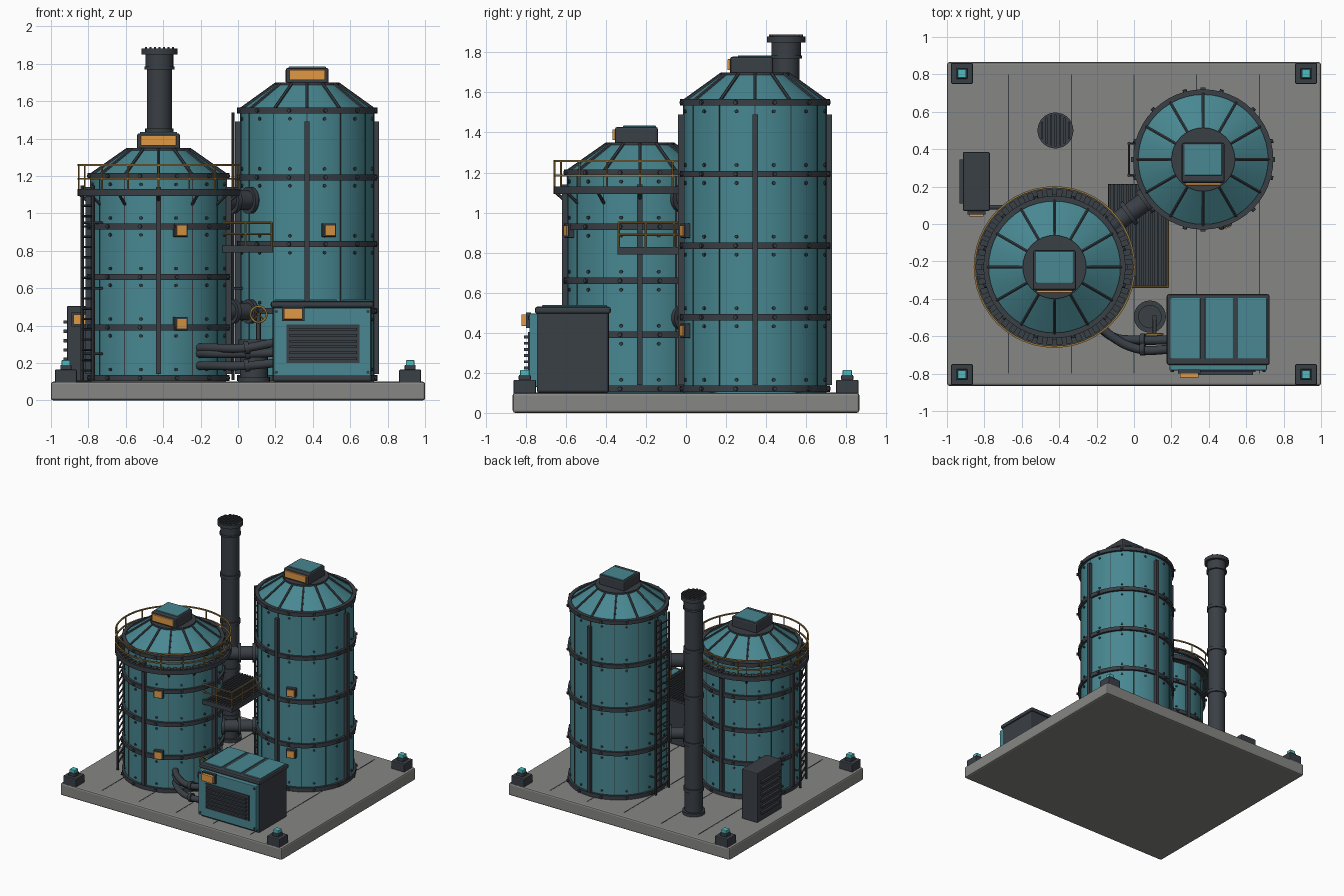
import bpy, bmesh
from math import sin, cos, pi, radians
from mathutils import Vector, Matrix

if "Cube" in bpy.data.objects:
    bpy.data.objects.remove(bpy.data.objects["Cube"])

def mat(name, c):
    m = bpy.data.materials.new(name)
    m.diffuse_color = (*c, 1)
    m.use_nodes = True
    m.node_tree.nodes["Principled BSDF"].inputs["Base Color"].default_value = m.diffuse_color
    return m

TEAL = mat("teal_paint", (.065, .245, .285))
DARK = mat("dark_metal", (.042, .05, .06))
ORANGE = mat("orange_panel", (.75, .32, .06))
BRASS = mat("brass_rail", (.32, .19, .05))
CYAN = mat("cyan_light", (.08, .5, .53))
GREY = mat("concrete", (.24, .24, .23))

class Part:
    """Collects primitives into one named object."""
    def __init__(self):
        self.bm = bmesh.new()
    def box(self, x0, x1, y0, y1, z0, z1):
        m = Matrix.Translation(((x0+x1)/2, (y0+y1)/2, (z0+z1)/2)) @ Matrix.Diagonal((x1-x0, y1-y0, z1-z0, 1))
        bmesh.ops.create_cube(self.bm, size=1, matrix=m)
        return self
    def polar_box(self, c, ang, r0, r1, width, z0, z1):
        m = (Matrix.Translation((c[0], c[1], (z0+z1)/2)) @ Matrix.Rotation(ang, 4, 'Z')
             @ Matrix.Translation(((r0+r1)/2, 0, 0)) @ Matrix.Diagonal((r1-r0, width, z1-z0, 1)))
        bmesh.ops.create_cube(self.bm, size=1, matrix=m)
        return self
    def rod(self, a, b, r, r2=None, n=12):
        a, b = Vector(a), Vector(b)
        d = b - a
        m = Matrix.Translation((a+b)/2) @ d.to_track_quat('Z', 'Y').to_matrix().to_4x4()
        bmesh.ops.create_cone(self.bm, cap_ends=True, segments=n, radius1=r,
                              radius2=r if r2 is None else r2, depth=d.length, matrix=m)
        return self
    def ring(self, c, r0, r1, z0, z1, n=48):
        prof = [(r0, z0), (r1, z0), (r1, z1), (r0, z1)]
        rows = [[self.bm.verts.new((c[0]+r*cos(2*pi*i/n), c[1]+r*sin(2*pi*i/n), z)) for r, z in prof]
                for i in range(n)]
        for i in range(n):
            p, q = rows[i], rows[(i+1) % n]
            for j in range(4):
                self.bm.faces.new((p[j], q[j], q[(j+1) % 4], p[(j+1) % 4]))
        return self
    def done(self, name, m, bevel=0, smooth=False):
        me = bpy.data.meshes.new(name)
        self.bm.to_mesh(me)
        self.bm.free()
        ob = bpy.data.objects.new(name, me)
        bpy.context.collection.objects.link(ob)
        me.materials.append(m)
        if bevel:
            b = ob.modifiers.new("bevel", 'BEVEL')
            b.width, b.segments = bevel, 2
        if smooth:
            bpy.ops.object.select_all(action='DESELECT')
            ob.select_set(True)
            bpy.context.view_layer.objects.active = ob
            bpy.ops.object.shade_smooth_by_angle(angle=radians(30))
        return ob

def at(c, r, ang, z):
    return Vector((c[0]+r*cos(ang), c[1]+r*sin(ang), z))

def tube(name, pts, r, m, cyclic=False):
    cu = bpy.data.curves.new(name, 'CURVE')
    cu.dimensions, cu.bevel_depth, cu.bevel_resolution, cu.use_fill_caps = '3D', r, 3, True
    s = cu.splines.new('BEZIER')
    s.bezier_points.add(len(pts)-1)
    for b, p in zip(s.bezier_points, pts):
        b.co, b.handle_left_type, b.handle_right_type = p, 'AUTO', 'AUTO'
    s.use_cyclic_u = cyclic
    cu.materials.append(m)
    bpy.context.collection.objects.link(bpy.data.objects.new(name, cu))

# Base slab, seams and corner feet
Part().box(-1, 1, -.865, .865, 0, .1).done("base_slab", GREY, .012)
p = Part()
for i in range(-2, 3):
    p.box(i*.335-.003, i*.335+.003, -.8, .8, .098, .102)
p.done("slab_seams", DARK)
feet, lights = Part(), Part()
for x in (-.92, .92):
    for y in (-.805, .805):
        feet.box(x-.058, x+.058, y-.056, y+.056, .09, .165)
        feet.box(x-.03, x+.03, y-.03, y+.03, .16, .19)
        lights.box(x-.023, x+.023, y-.023, y+.023, .185, .215)
feet.done("corner_feet", DARK, .006)
lights.done("corner_lights", CYAN, .004)

# Tanks
def tank(name, c, r, top, ladder_ang, ladder_top):
    p = Part().rod((*c, .1), (*c, top), r, n=48)
    p.rod((*c, top), (*c, top+.14), r, .165, n=48)
    p.done(name+"_shell", TEAL, smooth=True)
    bands, bolts, ribs = Part(), Part(), Part()
    step = (top-.12)/4
    for k in range(5):
        z = .12+k*step
        bands.ring(c, r-.01, r+.018, z-.016, z+.016)
        for i in range(12):
            a = 2*pi*(i+.5)/12
            bolts.rod(at(c, r+.01, a, z), at(c, r+.03, a, z), .011, n=8)
            for dz in (-.045, .045):
                if .12 < z+dz < top:
                    bolts.rod(at(c, r-.005, a, z+dz), at(c, r+.008, a, z+dz), .009, n=8)
    bands.rod((*c, top+.13), (*c, top+.15), .17, n=32)
    for i in range(12):
        a = 2*pi*i/12
        ribs.rod(at(c, r, a, top+.005), at(c, .165, a, top+.143), .009, n=6)
        ribs.polar_box(c, a, r-.01, r+.003, .005, .12, top)
    for i in range(4):
        ribs.polar_box(c, i*pi/2, r-.01, r+.028, .027, .14, top-.06)
    bands.done(name+"_bands", DARK, smooth=True)
    bolts.done(name+"_bolts", DARK)
    ribs.done(name+"_ribs", DARK)
    # Roof hatch
    x, y, z = c[0], c[1], top+.15
    Part().box(x-.115, x+.115, y-.125, y+.09, z-.01, z+.078).done(name+"_hatch", DARK, .012)
    Part().box(x-.1, x+.1, y-.085, y+.08, z+.07, z+.084).done(name+"_hatch_lid", TEAL, .003)
    Part().box(x-.095, x+.095, y-.138, y-.12, z+.012, z+.066).done(name+"_hatch_panel", ORANGE, .003)
    # Indicator plates on the front
    a, frame, plate = -pi/2+.32, Part(), Part()
    for z in (.41, .91):
        frame.polar_box(c, a, r-.01, r+.025, .075, z-.036, z+.036)
        plate.polar_box(c, a, r+.02, r+.032, .054, z-.026, z+.026)
    frame.done(name+"_plate_frames", DARK, .004)
    plate.done(name+"_plates", ORANGE)
    # Ladder
    lad = Part()
    t = Vector((-sin(ladder_ang), cos(ladder_ang), 0))*.085
    for s in (-1, 1):
        lad.rod(at(c, r+.04, ladder_ang, .11)+s*t, at(c, r+.04, ladder_ang, ladder_top)+s*t, .009, n=8)
        for z in (.25, .6, .95):
            lad.rod(at(c, r-.03, ladder_ang, z)+s*t, at(c, r+.04, ladder_ang, z)+s*t, .007, n=6)
    z = .16
    while z < ladder_top-.02:
        lad.rod(at(c, r+.04, ladder_ang, z)-t, at(c, r+.04, ladder_ang, z)+t, .006, n=6)
        z += .055
    lad.done(name+"_ladder", DARK)

A, B = (-.425, -.23), (.37, .345)
tank("short_tank", A, .362, 1.2, radians(200), 1.15)
tank("tall_tank", B, .357, 1.55, pi, 1.54)

# Ring walkway around the short tank
p, rail = Part(), Part()
p.ring(A, .35, .425, 1.1, 1.115)
p.ring(A, .415, .432, 1.092, 1.13)
for i in range(48):
    p.polar_box(A, 2*pi*i/48, .365, .42, .026, 1.112, 1.124)
for i in range(12):
    a = 2*pi*i/12
    p.rod(at(A, .35, a, 1.04), at(A, .42, a, 1.1), .008, n=6)
for i in range(16):
    a = 2*pi*i/16
    rail.rod(at(A, .427, a, 1.1), at(A, .427, a, 1.26), .005, n=6)
for z in (1.185, 1.258):
    rail.ring(A, .422, .432, z-.005, z+.005)
p.done("walkway_deck", DARK)
rail.done("walkway_railing", BRASS)

# Bridge platform between the tanks
p = Part().box(-.14, .18, -.335, .215, .795, .812)
for i in range(14):
    x = -.13+i*.0235
    p.box(x-.006, x+.006, -.33, .21, .81, .825)
p.box(-.14, .185, -.342, -.328, .79, .828).box(.172, .186, -.34, .215, .79, .828)
p.done("bridge_platform", DARK)
p = Part()
for z in (.89, .95):
    p.rod((-.1, -.335, z), (.18, -.335, z), .006, n=8).rod((.18, -.335, z), (.18, .05, z), .006, n=8)
for x, y in ((-.1, -.335), (.04, -.335), (.18, -.335), (.18, -.2), (.18, -.06), (.18, .05)):
    p.rod((x, y, .81), (x, y, .95), .006, n=8)
p.done("bridge_railing", BRASS)

# Pipes joining the tanks
d = (Vector((*B, 0))-Vector((*A, 0))).normalized()
for name, z, r in (("upper_link_pipe", 1.07, .052), ("lower_link_pipe", .475, .045)):
    o = Vector((*A, z))
    p = Part().rod(o+d*.3, o+d*.7, r, n=24)
    for s in (.37, .49, .6):
        p.rod(o+d*(s-.012), o+d*(s+.012), r+.02, n=24)
    p.done(name, DARK, smooth=True)

# Exhaust stack
S = (-.42, .5)
p = Part().rod((*S, .1), (*S, 1.86), .067, n=32)
for z0, z1, r in ((.1, .125, .085), (1.77, 1.785, .08), (1.785, 1.85, .074), (1.85, 1.88, .096)):
    p.rod((*S, z0), (*S, z1), r, n=32)
for z in (.3, .68, 1.06, 1.44):
    p.rod((*S, z-.014), (*S, z+.014), .076, n=32)
for i in range(-3, 4):
    w = (.085**2-(i*.024)**2)**.5
    p.box(S[0]+i*.024-.006, S[0]+i*.024+.006, S[1]-w, S[1]+w, 1.875, 1.89)
p.done("exhaust_stack", DARK, smooth=True)

# Generator unit
Part().box(.185, .715, -.745, -.385, .1, .51).done("generator_body", DARK, .012)
Part().box(.175, .725, -.755, -.375, .495, .53).done("generator_lid", DARK, .012)
p = Part()
for x0, x1 in ((.195, .355), (.38, .53), (.555, .71)):
    p.box(x0, x1, -.72, -.395, .525, .538)
p.box(.19, .71, -.782, -.74, .13, .495)
p.done("generator_panels", TEAL, .004)
p = Part().box(.26, .65, -.79, -.775, .2, .405)
for i in range(6):
    p.box(.275, .635, -.808, -.785, .217+i*.031, .231+i*.031)
p.box(.235, .355, -.8, -.775, .425, .5)
for x in (.205, .695):
    for z in (.15, .475):
        p.rod((x, -.775, z), (x, -.79, z), .009, n=8)
p.done("generator_grille", DARK)
Part().box(.245, .345, -.822, -.795, .433, .492).done("generator_display", ORANGE, .004)

# Hoses from the short tank to the generator
for k, (z, z2) in enumerate(((.28, .31), (.185, .2), (.25, .255))):
    y = -.67 + (.05 if k == 2 else 0)
    tube("hose_%d" % k, [(-.22, -.5, z), (-.12, -.6, z), (.03, y, z), (.2, y, z2)], .024, DARK)
    Part().rod((.035, y, z), (.06, y, z+.005), .034, n=16).done("hose_collar_%d" % k, DARK)

# Pump drum with valve wheel
c = (.085, -.495)
p = Part().rod((*c, .1), (*c, .31), .075, n=24).ring(c, .06, .086, .3, .325, 24).ring(c, .06, .086, .1, .125, 24)
p.rod((.11, -.5, .3), (.11, -.5, .47), .014).rod((.11, -.49, .46), (.11, -.595, .46), .01)
p.done("pump_drum", DARK, smooth=True)
tube("valve_wheel", [(.11+.042*cos(i*pi/4), -.59, .46+.042*sin(i*pi/4)) for i in range(8)], .006, BRASS, True)
p = Part()
for i in range(2):
    v = Vector((cos(i*pi/2+.78), 0, sin(i*pi/2+.78)))*.042
    p.rod(Vector((.11, -.59, .46))-v, Vector((.11, -.59, .46))+v, .004, n=6)
p.done("valve_spokes", BRASS)

# Control cabinet
Part().box(-.915, -.77, .07, .385, .1, .505).done("cabinet", DARK, .008)
p = Part().box(-.89, -.795, .05, .075, .395, .47)
for i in range(6):
    p.box(-.932, -.91, .11, .345, .16+i*.05, .178+i*.05)
p.rod((-.78, .09, .3), (-.6, .09, .3), .012).rod((-.6, .09, .3), (-.55, -.05, .3), .012)
p.done("cabinet_vents", DARK)
Part().box(-.88, -.805, .04, .055, .405, .46).done("cabinet_display", ORANGE, .003)
